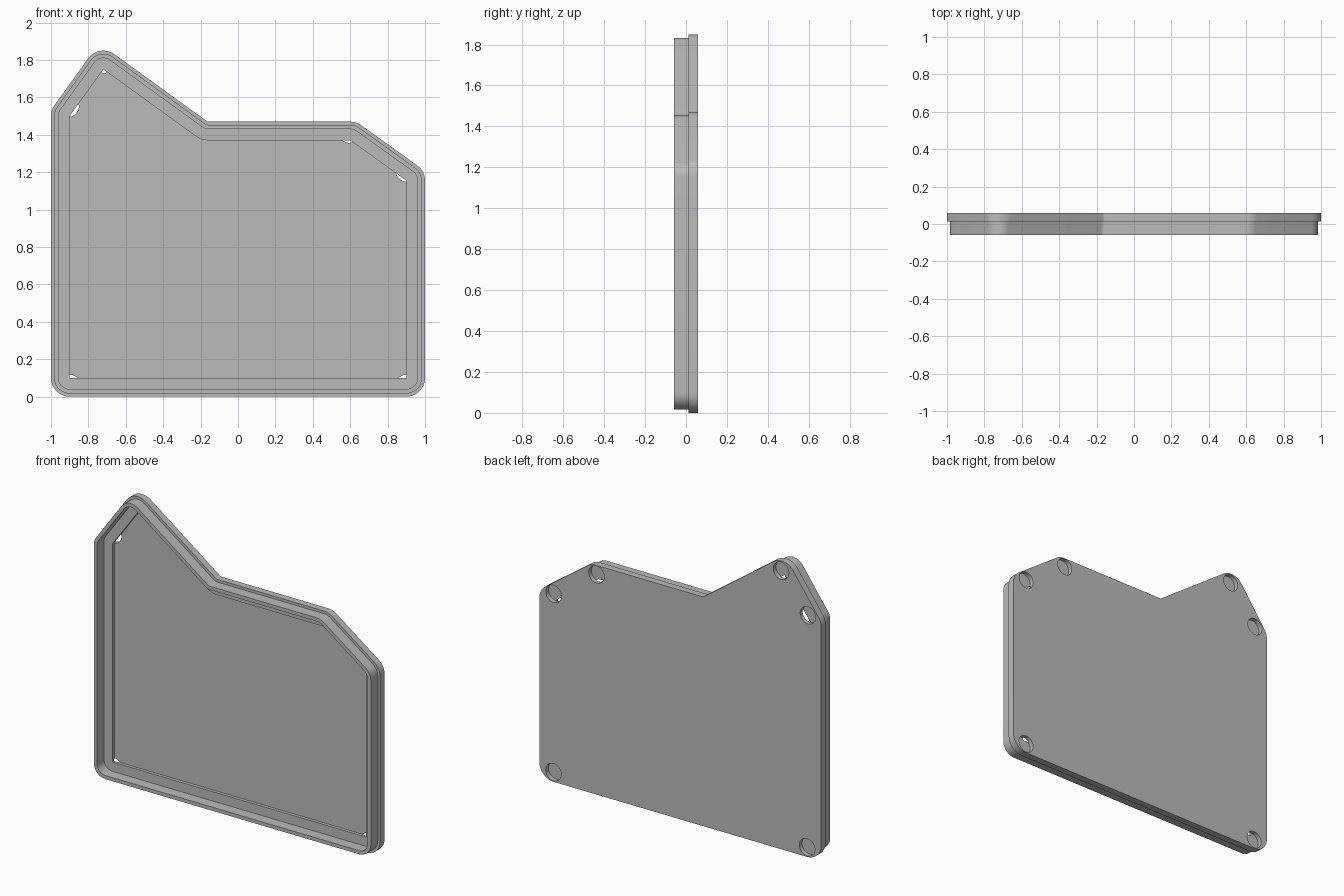
import bpy, bmesh, math
from mathutils import Vector, Matrix

cube = bpy.data.objects.get("Cube")
if cube:
    bpy.data.objects.remove(cube, do_unlink=True)

# Inner recess outline in (x, z), counter-clockwise; all other outlines are offsets of it
OUTLINE = [Vector(p) for p in [(-.9, .1), (.9, .1), (.9, 1.155), (.6, 1.37),
                               (-.195, 1.37), (-.72, 1.75), (-.9, 1.5)]]
RIM = 0.1
BACK, STEP, FLOOR, POCKET, FRONT = .058, .013, .033, .03, -.058
ARC_STEPS = 10


def cross(a, b):
    return a.x * b.y - a.y * b.x


def offset_ring(d):
    """Outline grown by d, with rounded corners; every ring has the same point count."""
    pts = []
    n = len(OUTLINE)
    for i, p in enumerate(OUTLINE):
        a = (p - OUTLINE[i - 1]).normalized()
        b = (OUTLINE[(i + 1) % n] - p).normalized()
        na, nb = Vector((a.y, -a.x)), Vector((b.y, -b.x))
        mid = (na + nb) / (1 + na.dot(nb))
        convex = cross(a, b) > 0
        r = max(d, .001) if convex else RIM + .02 - d
        side = 1 if convex else -1
        centre = p + mid * (d - side * r)
        turn = math.atan2(cross(a, b), a.dot(b))
        for k in range(ARC_STEPS + 1):
            direction = Matrix.Rotation(turn * k / ARC_STEPS, 2) @ na
            pts.append(centre + direction * r * side)
    return pts


def finish(bm, name):
    bmesh.ops.recalc_face_normals(bm, faces=bm.faces)
    mesh = bpy.data.meshes.new(name)
    bm.to_mesh(mesh)
    bm.free()
    obj = bpy.data.objects.new(name, mesh)
    bpy.context.collection.objects.link(obj)
    return obj


# Tray shell: back plate, stepped lip, ledge and recessed floor as one closed loft
sections = [(RIM, BACK), (RIM, STEP), (.083, STEP), (.083, FRONT),
            (.06, FRONT), (.06, STEP), (0, STEP), (0, FLOOR)]
bm = bmesh.new()
rings = [[bm.verts.new((p.x, y, p.y)) for p in offset_ring(d)] for d, y in sections]
for lower, upper in zip(rings, rings[1:]):
    for i in range(len(lower)):
        bm.faces.new((lower[i - 1], lower[i], upper[i], upper[i - 1]))
bm.faces.new(rings[0])
bm.faces.new(rings[-1])
tray = finish(bm, "tray")

grey = bpy.data.materials.new("grey plastic")
grey.use_nodes = True
colour = (.5, .5, .5, 1)
grey.diffuse_color = colour
grey.node_tree.nodes["Principled BSDF"].inputs["Base Color"].default_value = colour
tray.data.materials.append(grey)

# Round pockets sunk into the back near the corners
bm = bmesh.new()
for x, z in [(-.9, .062), (.9, .062), (.899, 1.206), (.595, 1.412),
             (-.715, 1.786), (-.906, 1.551)]:
    place = Matrix.Translation((x, POCKET + .05, z)) @ Matrix.Rotation(math.pi / 2, 4, 'X')
    bmesh.ops.create_cone(bm, cap_ends=True, segments=48, radius1=.055, radius2=.055,
                          depth=.1, matrix=place)
cutter = finish(bm, "pocket_cutter")
cutter.data.materials.append(grey)
cutter.hide_render = True

cut = tray.modifiers.new("pockets", 'BOOLEAN')
cut.operation = 'DIFFERENCE'
cut.solver = 'EXACT'
cut.object = cutter
bpy.ops.object.select_all(action='DESELECT')
tray.select_set(True)
bpy.context.view_layer.objects.active = tray
bpy.ops.object.modifier_apply(modifier=cut.name)
bpy.data.objects.remove(cutter, do_unlink=True)
bpy.ops.object.shade_smooth_by_angle(angle=math.radians(30))
